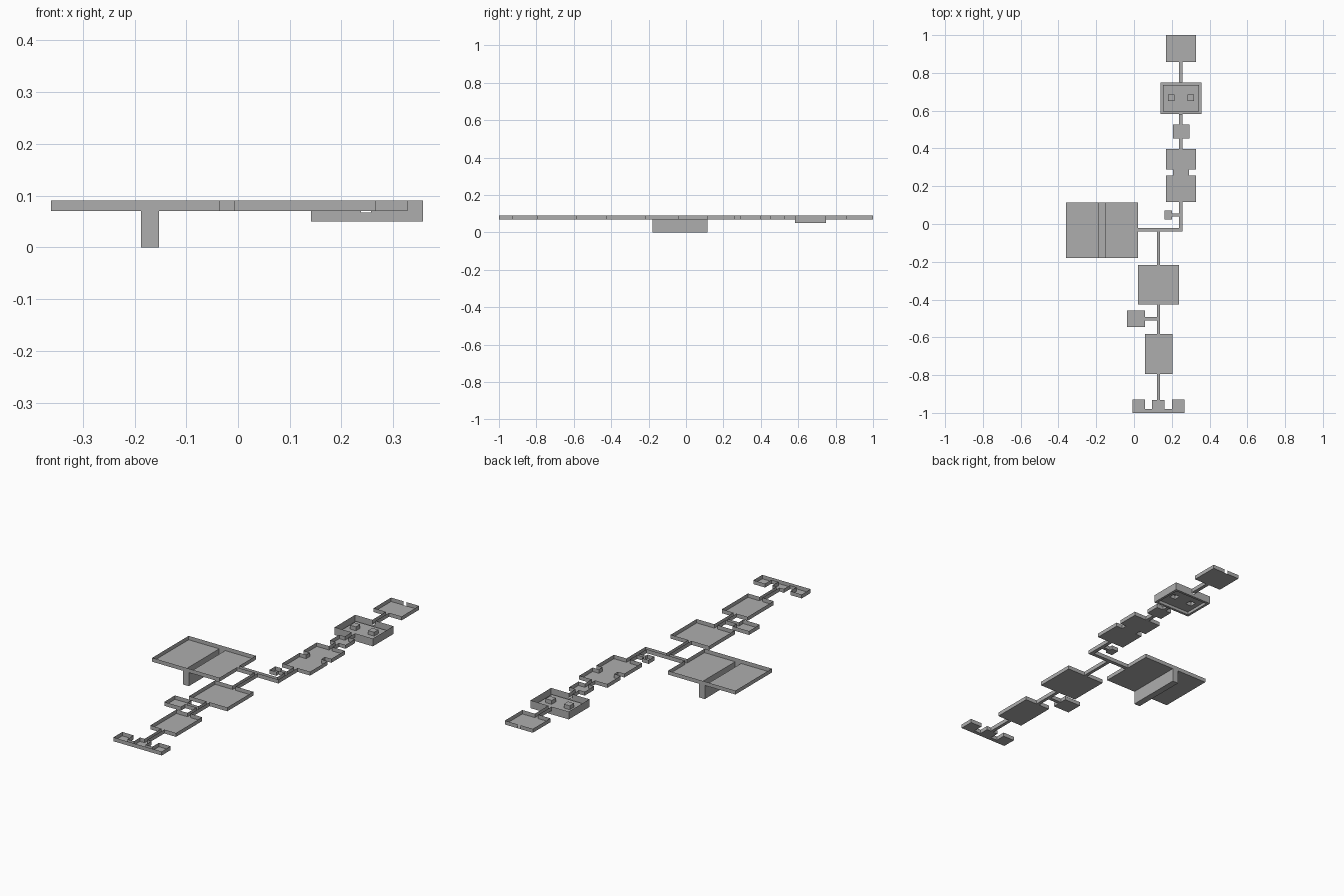
import bpy, bmesh

if "Cube" in bpy.data.objects:
    bpy.data.objects.remove(bpy.data.objects["Cube"])

FLOOR, TOP = 0.07, 0.09

stone = bpy.data.materials.new("grey_stone")
stone.diffuse_color = (0.42, 0.42, 0.42, 1)
stone.use_nodes = True
stone.node_tree.nodes["Principled BSDF"].inputs["Base Color"].default_value = stone.diffuse_color

# Rooms and corridors: name -> x0, x1, y0, y1 (shared edges become openings)
AREAS = {
    "north_room": (0.169, 0.328, 0.858, 1.0),
    "corridor_north": (0.238, 0.257, 0.749, 0.858),
    "pillar_room": (0.141, 0.358, 0.582, 0.749),
    "corridor_pillar": (0.238, 0.257, 0.527, 0.582),
    "small_room": (0.206, 0.294, 0.452, 0.527),
    "corridor_small": (0.238, 0.257, 0.397, 0.452),
    "twin_room_north": (0.169, 0.328, 0.288, 0.397),
    "twin_room_neck": (0.206, 0.292, 0.258, 0.288),
    "twin_room_south": (0.169, 0.328, 0.116, 0.258),
    "corridor_east": (0.238, 0.257, -0.021, 0.116),
    "closet_corridor": (0.201, 0.238, 0.04, 0.056),
    "closet": (0.162, 0.201, 0.024, 0.071),
    "corridor_cross": (0.021, 0.257, -0.04, -0.021),
    "great_hall": (-0.361, 0.021, -0.18, 0.115),
    "corridor_south": (0.121, 0.138, -0.216, -0.04),
    "square_room": (0.021, 0.238, -0.427, -0.216),
    "corridor_middle": (0.121, 0.138, -0.582, -0.427),
    "side_corridor": (0.057, 0.121, -0.51, -0.492),
    "side_room": (-0.037, 0.057, -0.545, -0.458),
    "long_room": (0.058, 0.204, -0.794, -0.582),
    "corridor_end": (0.121, 0.138, -0.931, -0.794),
    "end_room": (0.096, 0.162, -1.0, -0.931),
    "end_link_left": (0.058, 0.096, -1.0, -0.98),
    "end_cell_left": (-0.007, 0.058, -1.0, -0.928),
    "end_link_right": (0.162, 0.201, -1.0, -0.98),
    "end_cell_right": (0.201, 0.267, -1.0, -0.928),
}
# Open doorway in the far north wall
EXTRA = [(0.238, 0.257, 1.0, 1.02)]


def quad(bm, *pts):
    bm.faces.new([bm.verts.new(p) for p in pts])


def flat(bm, r, z):
    x0, x1, y0, y1 = r
    quad(bm, (x0, y0, z), (x1, y0, z), (x1, y1, z), (x0, y1, z))


def wall(bm, a, b, z0, z1):
    quad(bm, (*a, z0), (*a, z1), (*b, z1), (*b, z0))


def sides(r):
    x0, x1, y0, y1 = r
    c = [(x0, y0), (x1, y0), (x1, y1), (x0, y1)]
    return [(c[i], c[(i + 1) % 4]) for i in range(4)]


def box_walls(bm, r, z0, z1, outward=False):
    for a, b in sides(r):
        wall(bm, *((b, a) if outward else (a, b)), z0, z1)


def openings(r, i):
    """Intervals along side i of r where another area touches it."""
    x0, x1, y0, y1 = r
    out = []
    for o in list(AREAS.values()) + EXTRA:
        if o == r:
            continue
        edge, other = ((y0, o[3]), (x1, o[0]), (y1, o[2]), (x0, o[1]))[i]
        if abs(edge - other) < 1e-5:
            lo, hi = ((max(x0, o[0]), min(x1, o[1])) if i % 2 == 0
                      else (max(y0, o[2]), min(y1, o[3])))
            if hi - lo > 1e-5:
                out.append((lo, hi))
    return sorted(out)


def area_walls(bm, r, base, sill):
    x0, x1, y0, y1 = r
    for i in range(4):
        lo, hi = (x0, x1) if i % 2 == 0 else (y0, y1)
        point = (lambda t: (t, y0 if i == 0 else y1)) if i % 2 == 0 else \
                (lambda t: (x1 if i == 1 else x0, t))

        def piece(s, e, za, zb):
            if e - s > 1e-5 and zb - za > 1e-5:
                a, b = (s, e) if i < 2 else (e, s)
                wall(bm, point(a), point(b), za, zb)
        pos = lo
        for s, e in openings(r, i):
            piece(pos, s, base, TOP)
            piece(s, e, base, sill)
            pos = e
        piece(pos, hi, base, TOP)


def finish(name, bm):
    bmesh.ops.remove_doubles(bm, verts=bm.verts, dist=1e-5)
    me = bpy.data.meshes.new(name)
    bm.to_mesh(me)
    bm.free()
    me.materials.append(stone)
    bpy.context.collection.objects.link(bpy.data.objects.new(name, me))


for name, r in AREAS.items():
    bm = bmesh.new()
    x0, x1, y0, y1 = r
    if name == "great_hall":
        # hall floor split by a deep chasm
        c0, c1 = -0.187, -0.153
        flat(bm, (x0, c0, y0, y1), FLOOR)
        flat(bm, (c1, x1, y0, y1), FLOOR)
        chasm = (c0, c1, y0, y1)
        flat(bm, chasm, 0)
        box_walls(bm, chasm, 0, FLOOR)
        area_walls(bm, r, FLOOR, FLOOR)
    elif name == "pillar_room":
        # sunken moat around a raised platform with two pillars
        low, deck, m = 0.05, 0.065, 0.013
        p = (x0 + m, x1 - m, y0 + m, y1 - m)
        for ring in ((x0, x1, y0, p[2]), (x0, x1, p[3], y1),
                     (x0, p[0], p[2], p[3]), (p[1], x1, p[2], p[3])):
            flat(bm, ring, low)
        box_walls(bm, p, low, deck, True)
        pillars = [(cx - 0.017, cx + 0.017, 0.651, 0.685) for cx in (0.197, 0.3)]
        (a0, a1, q0, q1), (b0, b1, _, _) = pillars
        for s in ((p[0], p[1], p[2], q0), (p[0], p[1], q1, p[3]),
                  (p[0], a0, q0, q1), (a1, b0, q0, q1), (b1, p[1], q0, q1)):
            flat(bm, s, deck)
        for c in pillars:
            box_walls(bm, c, deck, 0.085, True)
            flat(bm, c, 0.085)
        area_walls(bm, r, low, 0.067)
    else:
        flat(bm, r, FLOOR)
        area_walls(bm, r, FLOOR, FLOOR)
    finish(name, bm)
